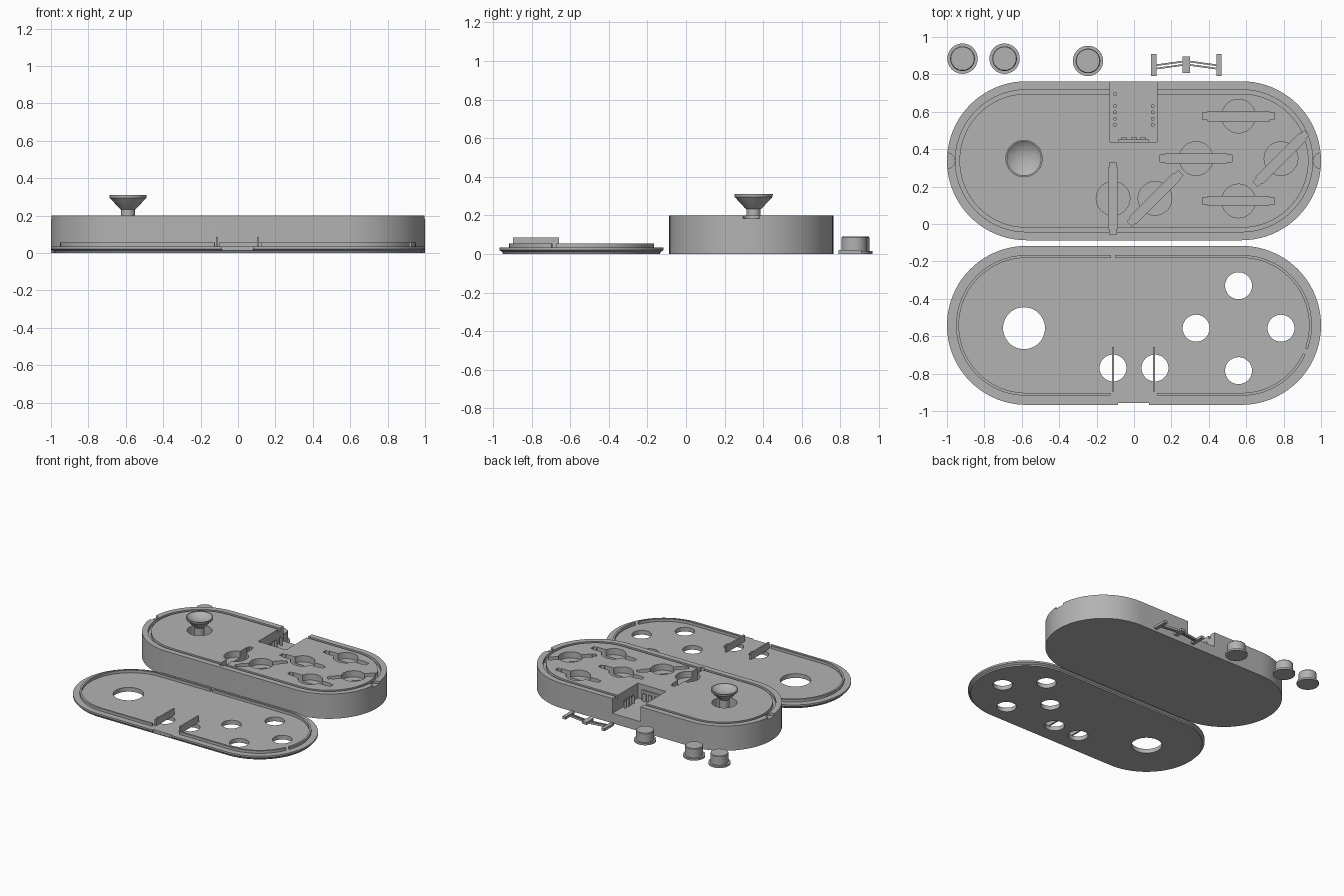
import bpy, bmesh, math
from mathutils import Matrix, Vector

if "Cube" in bpy.data.objects:
    bpy.data.objects.remove(bpy.data.objects["Cube"])

grey = bpy.data.materials.new("plain grey")
grey.diffuse_color = (0.45, 0.45, 0.45, 1)
grey.use_nodes = True
grey.node_tree.nodes["Principled BSDF"].inputs["Base Color"].default_value = grey.diffuse_color


def make(name, bm):
    bmesh.ops.recalc_face_normals(bm, faces=bm.faces)
    me = bpy.data.meshes.new(name)
    bm.to_mesh(me)
    bm.free()
    ob = bpy.data.objects.new(name, me)
    bpy.context.collection.objects.link(ob)
    me.materials.append(grey)
    return ob


def box(name, x0, x1, y0, y1, z0, z1, angle=0):
    """Box by its limits, turned about its own centre."""
    bm = bmesh.new()
    mat = (Matrix.Translation(((x0 + x1) / 2, (y0 + y1) / 2, (z0 + z1) / 2))
           @ Matrix.Rotation(math.radians(angle), 4, 'Z')
           @ Matrix.Diagonal((x1 - x0, y1 - y0, z1 - z0, 1)))
    bmesh.ops.create_cube(bm, size=1, matrix=mat)
    return make(name, bm)


def lathe(name, x, y, profile, n=48):
    """Closed turned solid; profile of (radius, z), capped at both ends."""
    bm = bmesh.new()
    rings = [[bm.verts.new((x + r * math.cos(2 * math.pi * i / n),
                            y + r * math.sin(2 * math.pi * i / n), z)) for i in range(n)]
             for r, z in profile]
    for a, b in zip(rings, rings[1:]):
        for i in range(n):
            bm.faces.new((a[i], a[(i + 1) % n], b[(i + 1) % n], b[i]))
    bm.faces.new(rings[0])
    bm.faces.new(rings[-1])
    return make(name, bm)


def disc(name, x, y, r, z0, z1, n=48):
    return lathe(name, x, y, [(r, z0), (r, z1)], n)


def stadium(name, cy, layers, n=40):
    """Rounded slab; layers of (inset, z) from bottom to top."""
    bm = bmesh.new()
    rings = []
    for inset, z in layers:
        r = 0.425 - inset
        ring = []
        for side, start in ((1, -90), (-1, 90)):
            for i in range(n + 1):
                a = math.radians(start + 180 * i / n)
                ring.append(bm.verts.new((side * 0.575 + r * math.cos(a), cy + r * math.sin(a), z)))
        rings.append(ring)
    m = len(rings[0])
    for a, b in zip(rings, rings[1:]):
        for i in range(m):
            bm.faces.new((a[i], a[(i + 1) % m], b[(i + 1) % m], b[i]))
    bm.faces.new(rings[0])
    bm.faces.new(rings[-1])
    return make(name, bm)


def combine(ob, others, op='DIFFERENCE'):
    bpy.context.view_layer.objects.active = ob
    for o in others:
        mod = ob.modifiers.new("join", 'BOOLEAN')
        mod.operation, mod.solver, mod.object = op, 'EXACT', o
        bpy.ops.object.modifier_apply(modifier=mod.name)
        bpy.data.objects.remove(o, do_unlink=True)


def ring_wall(name, cy, outer, inner, z0, z1):
    ring = stadium(name, cy, [(outer, z0), (outer, z1)])
    combine(ring, [stadium("ring_core", cy, [(inner, z0 - 0.1), (inner, z1 + 0.1)])])
    return ring


# Button places relative to the stick centre line: x, y, angle of the switch slot
SPOTS = [(-0.112, -0.213, 90), (0.112, -0.213, 45), (0.559, 0.227, 0),
         (0.332, 0, 0), (0.786, 0, 45), (0.559, -0.227, 0)]
BASE_Y, LID_Y, STICK_X = 0.338, -0.542, -0.588

# Base tray: groove, button pockets, switch slots, stick well, thumb notches
base = stadium("base_tray", BASE_Y, [(0, 0), (0, 0.2)])
cuts = [ring_wall("groove", BASE_Y, 0.045, 0.067, 0.175, 0.25)]
sy = 0.35
for x, y, a in SPOTS:
    cuts += [disc("pocket", x, sy + y, 0.09, 0.15, 0.3),
             box("slot", x - 0.165, x + 0.165, sy + y - 0.025, sy + y + 0.025, 0.1, 0.3, a),
             box("slot_end", x - 0.193, x + 0.193, sy + y - 0.018, sy + y + 0.018, 0.1, 0.31, a)]
cuts.append(disc("stick_well", STICK_X, sy, 0.092, 0.1, 0.3))
for s in (-1, 1):
    cuts.append(disc("thumb_notch", s, BASE_Y, 0.042, 0.183, 0.3, 32))
# Connector bay open to the back
cuts.append(box("bay", -0.128, 0.123, 0.438, 0.9, 0.08, 0.3))
combine(base, cuts)

# Connector strip and pegs in the bay
box("connector_strip", -0.085, 0.08, 0.437, 0.452, 0.08, 0.16)
for x in (-0.055, 0, 0.05):
    box("connector_tab", x - 0.015, x + 0.015, 0.45, 0.463, 0.08, 0.14)
for x in (-0.102, 0.1):
    for y in (0.53, 0.563, 0.597, 0.63):
        disc("bay_peg", x, y, 0.01, 0.079, 0.14, 16)
disc("bay_peg", -0.102, 0.695, 0.01, 0.079, 0.14, 16)

# Lid plate with holes and a cable notch at the front edge
lid = stadium("lid_plate", LID_Y, [(0.018, 0), (0.015, 0.01), (0, 0.02), (0, 0.034)])
cuts = [disc("button_hole", x, -0.557 + y, 0.072, -0.1, 0.2) for x, y, a in SPOTS]
cuts += [disc("stick_hole", STICK_X, -0.557, 0.112, -0.1, 0.2),
         box("cable_notch", -0.086, 0.08, -1, -0.957, 0.013, 0.1)]
combine(lid, cuts)

# Raised lip on the lid with gaps
lip = ring_wall("lid_lip", LID_Y, 0.049, 0.064, 0.03, 0.055)
combine(lip, [box("gap_front", -0.125, 0.122, -1, -0.8, 0, 0.1),
              box("gap_back", -0.122, -0.102, -0.3, -0.1, 0, 0.1),
              box("gap_right", 0.86, 0.97, -0.695, -0.665, 0, 0.1, -25)])
for x in (-0.112, 0.107):
    box("lid_guide", x - 0.006, x + 0.006, -0.895, -0.658, 0.03, 0.085)

# Thumb stick with dished top
lathe("thumb_stick", STICK_X, sy, [
    (0.037, 0.1), (0.037, 0.232), (0.045, 0.238), (0.098, 0.295), (0.1, 0.31),
    (0.092, 0.31), (0.075, 0.297), (0.05, 0.286), (0.025, 0.28), (0.005, 0.279)])

# Loose buttons with flanges
for x, y in ((-0.917, 0.884), (-0.692, 0.884), (-0.246, 0.872)):
    lathe("button", x, y, [(0.081, 0), (0.081, 0.015), (0.066, 0.015),
                           (0.066, 0.085), (0.062, 0.09)])

# Spring bracket: end plates, centre block and paired thin bars
CX = 0.28
box("bracket_block", CX - 0.02, CX + 0.02, 0.807, 0.896, 0, 0.02)
for s in (-1, 1):
    x = CX + s * 0.175
    box("bracket_end", x - 0.014, x + 0.014, 0.79, 0.908, 0, 0.02)
    for off in (-0.009, 0.009):
        a, b = Vector((x, 0.838 + off)), Vector((CX, 0.862 + off))
        m, d = (a + b) / 2, b - a
        box("bracket_bar", m.x - d.length / 2, m.x + d.length / 2, m.y - 0.0045, m.y + 0.0045,
            0.002, 0.018, math.degrees(math.atan2(d.y, d.x)))

# Smooth curved walls, keep edges crisp
for ob in bpy.context.scene.objects:
    ob.select_set(True)
bpy.context.view_layer.objects.active = base
bpy.ops.object.shade_smooth_by_angle(angle=math.radians(30))
